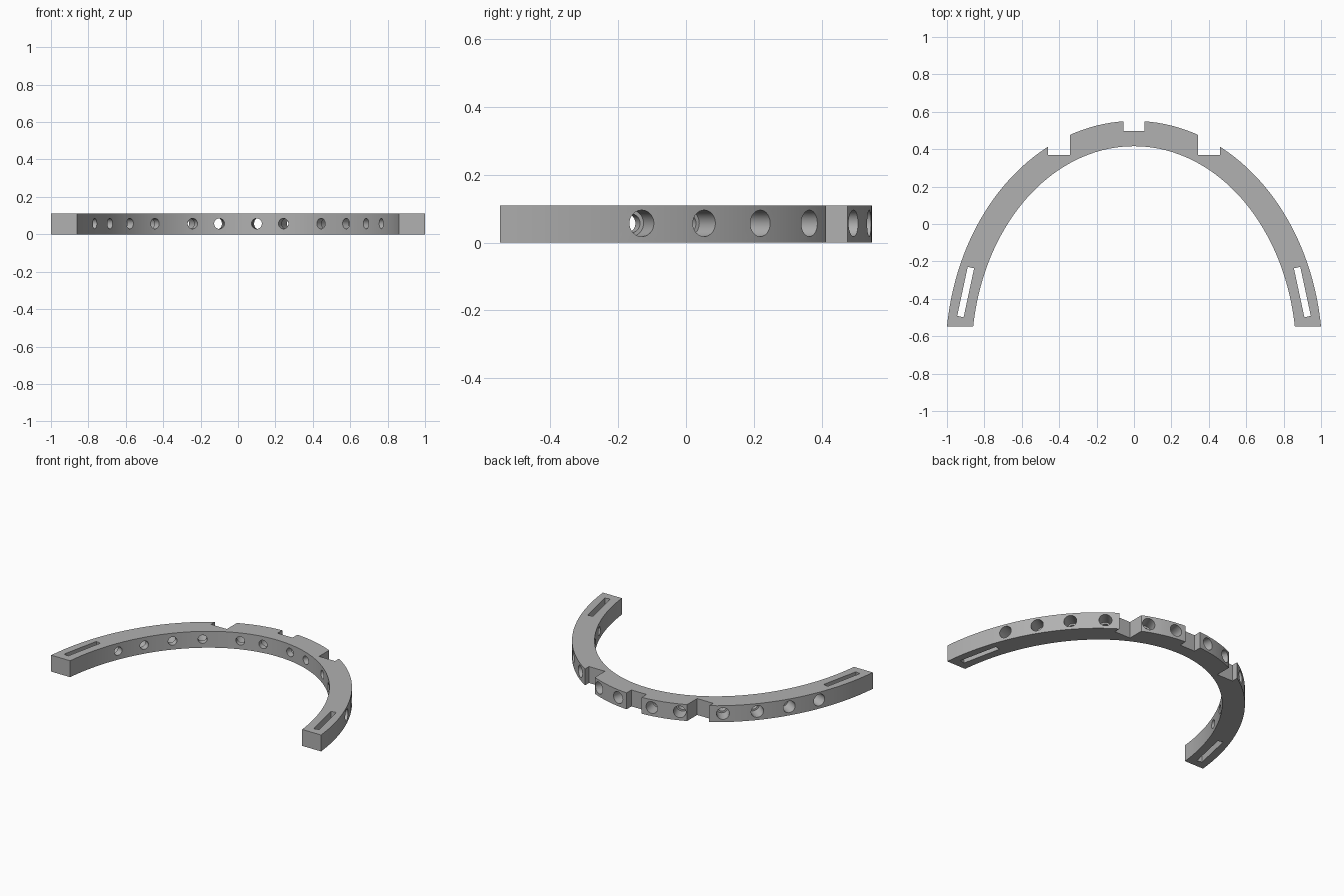
import bpy, bmesh
from math import sqrt, asin, sin, cos, pi, radians
from mathutils import Vector, Matrix

cube = bpy.data.objects.get("Cube")
if cube:
    bpy.data.objects.remove(cube, do_unlink=True)

HEIGHT, END_Y, CENTRE_Y = 0.11, -0.549, -0.70
OUTER, INNER = (1.0074, 1.251), (0.868, 1.116)
STEPS = 72

grey = bpy.data.materials.new("light_grey")
grey.use_nodes = True
colour = (0.44, 0.44, 0.44, 1)
grey.diffuse_color = colour
grey.node_tree.nodes["Principled BSDF"].inputs["Base Color"].default_value = colour


def make_object(name, bm):
    bmesh.ops.recalc_face_normals(bm, faces=bm.faces)
    mesh = bpy.data.meshes.new(name)
    bm.to_mesh(mesh)
    bm.free()
    mesh.materials.append(grey)
    obj = bpy.data.objects.new(name, mesh)
    bpy.context.collection.objects.link(obj)
    return obj


def arc(radii):
    """Points along an ellipse, from the right end over the back to the left end."""
    a, b = radii
    start = asin((END_Y - CENTRE_Y) / b)
    angles = [start + (pi - 2 * start) * i / STEPS for i in range(STEPS + 1)]
    return [(a * cos(t), CENTRE_Y + b * sin(t)) for t in angles]


def on_arc(radii, x):
    a, b = radii
    return Vector((x, CENTRE_Y + b * sqrt(1 - (x / a) ** 2), 0.057))


def add_box(bm, centre, size, turn=0):
    m = (Matrix.Translation(centre) @ Matrix.Rotation(turn, 4, 'Z')
         @ Matrix.Diagonal((*size, 1)))
    bmesh.ops.create_cube(bm, size=1, matrix=m)


def add_rod(bm, start, end, radius):
    axis = end - start
    m = (Matrix.Translation((start + end) / 2)
         @ axis.to_track_quat('Z', 'Y').to_matrix().to_4x4())
    bmesh.ops.create_cone(bm, cap_ends=True, segments=32, radius1=radius,
                          radius2=radius, depth=axis.length, matrix=m)


# Curved band
bm = bmesh.new()
outline = arc(OUTER) + arc(INNER)[::-1]
face = bm.faces.new([bm.verts.new((x, y, 0)) for x, y in outline])
extruded = bmesh.ops.extrude_face_region(bm, geom=[face])["geom"]
bmesh.ops.translate(bm, vec=(0, 0, HEIGHT),
                    verts=[v for v in extruded if isinstance(v, bmesh.types.BMVert)])
band = make_object("curved_band", bm)

# Square notches in the back and slanted strap slots near the ends
cuts = bmesh.new()
add_box(cuts, (0, 0.598, 0.05), (0.112, 0.2, 0.4))
for side in (-1, 1):
    add_box(cuts, (side * 0.401, 0.52, 0.05), (0.118, 0.3, 0.4))
    add_box(cuts, (side * 0.90, -0.364, 0.05), (0.035, 0.268, 0.4), side * radians(12.1))

# Stepped holes: a wide bore from outside, a narrow one through the inner wall
holes = [(0.766, 0.897), (0.685, 0.804), (0.578, 0.683),
         (0.444, 0.529), (0.243, 0.299), (0.100, 0.125)]
bores, pilots = bmesh.new(), bmesh.new()
for inner_x, outer_x in holes:
    for side in (-1, 1):
        start, end = on_arc(INNER, side * inner_x), on_arc(OUTER, side * outer_x)
        step = (end - start).normalized()
        add_rod(bores, start + step * 0.04, end + step * 0.04, 0.039)
        add_rod(pilots, start - step * 0.04, end - step * 0.03, 0.028)

cutters = [make_object("notch_cutter", cuts), make_object("bore_cutter", bores),
           make_object("pilot_cutter", pilots)]

bpy.ops.object.select_all(action='DESELECT')
bpy.context.view_layer.objects.active = band
band.select_set(True)
for cutter in cutters:
    cutter.hide_render = True
    mod = band.modifiers.new(cutter.name, 'BOOLEAN')
    mod.operation, mod.solver, mod.object = 'DIFFERENCE', 'EXACT', cutter
    bpy.ops.object.modifier_apply(modifier=mod.name)
    bpy.data.objects.remove(cutter, do_unlink=True)

bpy.ops.object.shade_smooth_by_angle(angle=radians(30))
